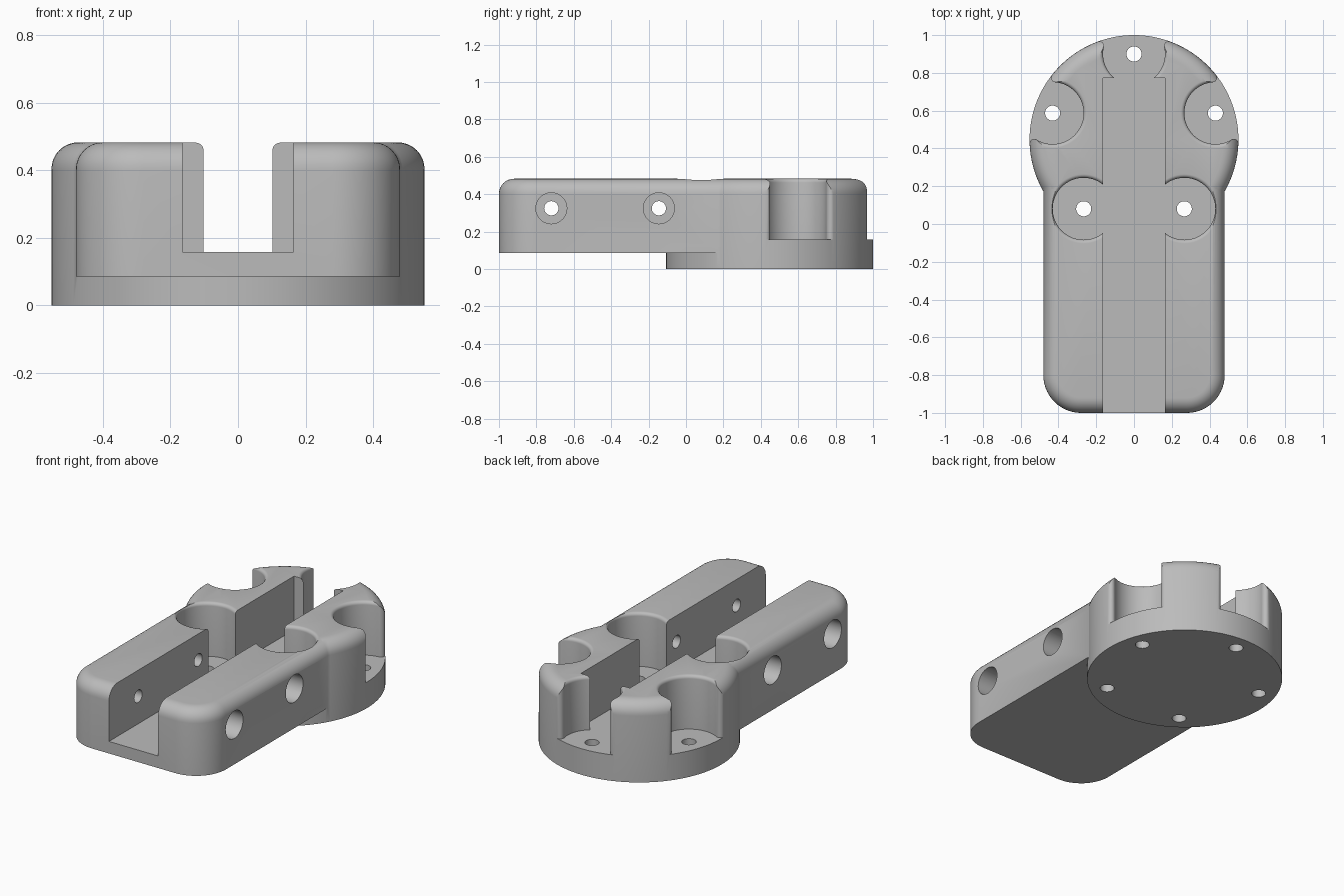
import bpy, bmesh
from math import sin, cos, pi, radians, sqrt, atan2
from mathutils import Vector, Matrix

if "Cube" in bpy.data.objects:
    bpy.data.objects.remove(bpy.data.objects["Cube"])

TOP, FLOOR, ARM_BASE = 0.483, 0.158, 0.085
DISC_Y, DISC_R, HOLE_RING = 0.447, 0.553, 0.453
RECESS_R, LIP_R, RIM, EDGE = 0.164, 0.024, 0.02, 0.08
ARM_W, CORNER = 0.48, 0.2

grey = bpy.data.materials.new("plain grey")
grey.use_nodes = True
grey.diffuse_color = (0.5, 0.5, 0.5, 1)
grey.node_tree.nodes["Principled BSDF"].inputs["Base Color"].default_value = (0.5, 0.5, 0.5, 1)


def arc(cx, cy, r, a, b, n):
    return [(cx + r * cos(a + (b - a) * i / n), cy + r * sin(a + (b - a) * i / n)) for i in range(n + 1)]


def circle(r, n=96):
    return arc(0, 0, r, 0, 2 * pi, n)[:-1]


def loft(name, outline, levels, matrix=Matrix()):
    """Stack copies of an outline, each given as (height, offset)."""
    bm = bmesh.new()
    rings = [[bm.verts.new((x, y, z)) for x, y in outline(o)] for z, o in levels]
    n = len(rings[0])
    for low, high in zip(rings, rings[1:]):
        for i in range(n):
            j = (i + 1) % n
            bm.faces.new((low[i], low[j], high[j], high[i]))
    bm.faces.new(rings[0][::-1])
    bm.faces.new(rings[-1])
    bm.transform(matrix)
    bmesh.ops.recalc_face_normals(bm, faces=bm.faces)
    mesh = bpy.data.meshes.new(name)
    bm.to_mesh(mesh)
    bm.free()
    mesh.materials.append(grey)
    obj = bpy.data.objects.new(name, mesh)
    bpy.context.collection.objects.link(obj)
    return obj


def boolean(target, tool, operation="DIFFERENCE"):
    tool.hide_render = True
    mod = target.modifiers.new(tool.name, "BOOLEAN")
    mod.object, mod.operation, mod.solver = tool, operation, "EXACT"
    bpy.context.view_layer.objects.active = target
    bpy.ops.object.modifier_apply(modifier=mod.name)
    bpy.data.objects.remove(tool)


def rounded_top(base):
    steps = [i * pi / 16 for i in range(9)]
    return [(base, 0)] + [(TOP - EDGE + EDGE * sin(a), EDGE * (1 - cos(a))) for a in steps]


def arm_outline(o):
    w, r = ARM_W - o, CORNER - o
    x, y = ARM_W - CORNER, CORNER - 1
    return (arc(-x, y, r, pi, 1.5 * pi, 14) + arc(x, y, r, 1.5 * pi, 2 * pi, 14)
            + [(w, DISC_Y), (-w, DISC_Y)])


def open_recess_outline(o):
    """Round pocket breaking through the disc wall, with rounded lips."""
    d, g = DISC_R - LIP_R, RECESS_R + LIP_R
    u = (d * d - g * g + HOLE_RING ** 2) / (2 * HOLE_RING)
    v = sqrt(d * d - u * u)
    turn, out = atan2(v, u - HOLE_RING), atan2(v, u)
    pocket = arc(HOLE_RING, 0, RECESS_R + o, pi, turn, 24)
    lip = arc(u, v, LIP_R - o, turn + pi, out + 2 * pi, 10)
    half = pocket + lip[1:] + [(0.75 * cos(out), 0.75 * sin(out))]
    return half + [(x, -y) for x, y in half[:0:-1]]


def closed_recess_outline(o):
    return [(x + HOLE_RING, y) for x, y in circle(RECESS_R + o, 72)]


# Main body: round head plus rounded arm
body = loft("mounting_bracket", lambda o: circle(DISC_R - o, 128), rounded_top(0),
            Matrix.Translation((0, DISC_Y, 0)))
boolean(body, loft("arm", arm_outline, rounded_top(ARM_BASE)), "UNION")

# Long channel
channel = [(-0.165, -1.2), (0.165, -1.2), (0.165, 0.772), (-0.165, 0.772)]
boolean(body, loft("channel_cutter", lambda o: channel, [(FLOOR, 0), (0.7, 0)]))

# Five pockets with softened rims, each with a screw hole
rim = [(FLOOR, 0)]
rim += [(TOP - RIM + RIM * sin(a), RIM * (1 - cos(a))) for a in [i * pi / 12 for i in range(7)]]
rim += [(0.7, RIM)]
for k in range(5):
    place = Matrix.Translation((0, DISC_Y, 0)) @ Matrix.Rotation(radians(90 + 72 * k), 4, "Z")
    outline = closed_recess_outline if k in (2, 3) else open_recess_outline
    boolean(body, loft("recess_cutter", outline, rim, place))
    boolean(body, loft("screw_hole_cutter", lambda o: circle(0.04, 32), [(-0.2, 0), (0.3, 0)],
                       place @ Matrix.Translation((HOLE_RING, 0, 0))))

# Counterbored cross holes through both side walls
for y in (-0.72, -0.145):
    for side in (-1, 1):
        place = Matrix.Translation((0, y, 0.325)) @ Matrix.Rotation(side * pi / 2, 4, "Y")
        for radius, start in ((0.038, 0.1), (0.083, 0.36)):
            boolean(body, loft("cross_hole_cutter", lambda o: circle(radius, 40),
                               [(start, 0), (0.8, 0)], place))

# Smooth curved walls, keep crisp edges
bpy.ops.object.select_all(action="DESELECT")
body.select_set(True)
bpy.context.view_layer.objects.active = body
bpy.ops.object.shade_smooth_by_angle(angle=radians(30))
